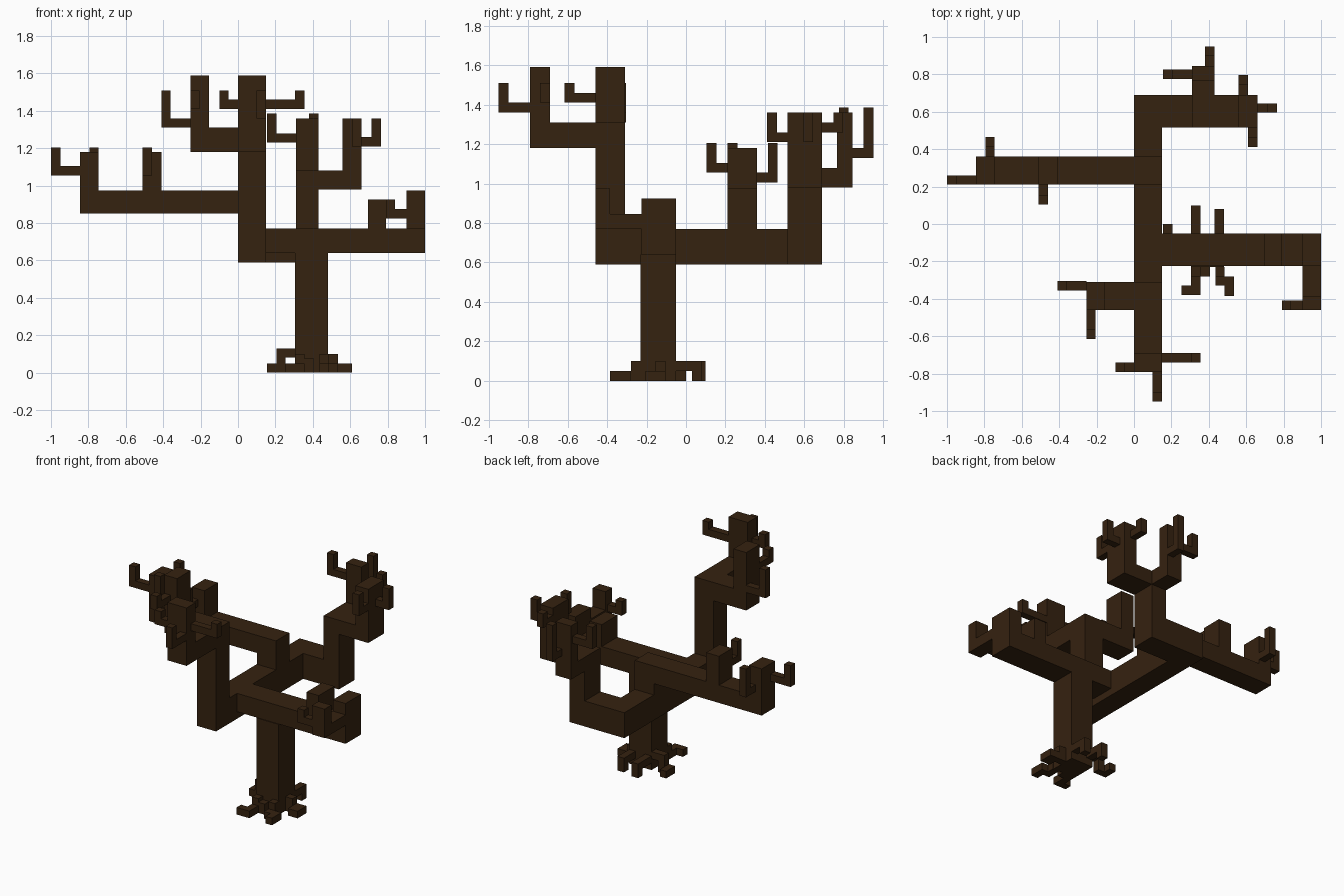
import bpy, bmesh
from mathutils import Vector

bark = bpy.data.materials.new("dark_bark")
bark.diffuse_color = (0.036, 0.016, 0.005, 1)
T = 0.05  # twig thickness


def make(name, boxes):
    """One object made of square-cut blocks (x0, x1, y0, y1, z0, z1)."""
    bm = bmesh.new()
    for x0, x1, y0, y1, z0, z1 in boxes:
        verts = bmesh.ops.create_cube(bm, size=1)["verts"]
        lo, size = Vector((x0, y0, z0)), Vector((x1 - x0, y1 - y0, z1 - z0))
        for v in verts:
            v.co = lo + Vector(((v.co[i] + 0.5) * size[i] for i in range(3)))
    me = bpy.data.meshes.new(name)
    bm.to_mesh(me)
    bm.free()
    me.materials.append(bark)
    ob = bpy.data.objects.new(name, me)
    bpy.context.collection.objects.link(ob)


def twig(name, axis, start, end, side, z, top):
    """Thin twig leaving a branch along x or y, then turning up at its tip."""
    tip = end - T if end > start else end + T
    run, end_block = sorted((start, tip)), sorted((tip, end))
    across = [side, side + T]
    parts = []
    for span, z1 in ((run, z + T), (end_block, top)):
        xy = span + across if axis == "x" else across + span
        parts.append((*xy, z, z1))
    make(name, parts)


# trunk and the three big limbs
make("trunk", [(0.305, 0.48, -0.23, -0.05, 0, 0.64)])
make("right_limb", [(0.15, 1.0, -0.225, -0.05, 0.64, 0.77),
                    (0.695, 0.79, -0.225, -0.05, 0.77, 0.925),
                    (0.90, 1.0, -0.225, -0.05, 0.77, 0.925)])
make("cross_limb", [(0, 0.15, -0.46, 0.69, 0.59, 0.77)])

# front limb: post that forks forward and left
make("front_limb", [(0, 0.15, -0.46, -0.31, 0.77, 1.31),
                    (0, 0.15, -0.69, -0.46, 1.18, 1.31),
                    (0, 0.15, -0.79, -0.69, 1.18, 1.59),
                    (-0.155, 0, -0.46, -0.31, 1.18, 1.31),
                    (-0.255, -0.155, -0.46, -0.31, 1.18, 1.59)])

# left limb with a stub and an upturned end
make("left_limb", [(0, 0.15, 0.21, 0.36, 0.77, 0.975),
                   (-0.745, 0, 0.21, 0.36, 0.85, 0.975),
                   (-0.51, -0.41, 0.21, 0.36, 0.975, 1.18),
                   (-0.845, -0.745, 0.21, 0.36, 0.85, 1.18)])

# back limb: post that forks right and backward
make("back_limb", [(0.15, 0.31, 0.515, 0.69, 0.59, 0.77),
                   (0.31, 0.43, 0.515, 0.69, 0.59, 1.08),
                   (0.43, 0.56, 0.515, 0.69, 0.98, 1.08),
                   (0.56, 0.66, 0.515, 0.69, 0.98, 1.36),
                   (0.31, 0.43, 0.69, 0.765, 0.98, 1.08),
                   (0.31, 0.43, 0.765, 0.845, 0.98, 1.36)])

# bent side branch at the end of the right limb
make("right_side_branch", [(0.90, 1.0, -0.385, -0.225, 0.77, 0.845),
                           (0.90, 1.0, -0.46, -0.385, 0.77, 0.975)])

# twigs: axis, start, end, side, height, tip height
twigs = [("x", 0.90, 0.79, -0.46, 0.825, 0.925),
         ("x", -0.255, -0.41, -0.355, 1.31, 1.51),
         ("y", -0.46, -0.615, -0.255, 1.41, 1.51),
         ("x", 0, -0.10, -0.79, 1.41, 1.51),
         ("x", 0.15, 0.355, -0.74, 1.41, 1.51),
         ("y", -0.79, -0.95, 0.10, 1.36, 1.51),
         ("y", 0.21, 0.105, -0.51, 1.055, 1.205),
         ("x", -0.845, -1.0, 0.21, 1.055, 1.205),
         ("y", 0.36, 0.465, -0.795, 1.005, 1.205),
         ("x", 0.66, 0.765, 0.595, 1.21, 1.36),
         ("y", 0.69, 0.797, 0.56, 1.26, 1.36),
         ("y", 0.515, 0.412, 0.61, 1.21, 1.36),
         ("y", 0.845, 0.95, 0.38, 1.13, 1.385),
         ("x", 0.31, 0.155, 0.775, 1.23, 1.385)]
for i, t in enumerate(twigs):
    twig(f"twig_{i + 1}", *t)

# stepped roots around the trunk foot
roots = {
    "left_root": [(0.255, 0.305, -0.10, -0.05, 0.08, 0.13),
                  (0.205, 0.255, -0.10, -0.05, 0, 0.13),
                  (0.155, 0.205, -0.10, 0, 0, 0.05)],
    "back_root_a": [(0.305, 0.355, -0.05, 0.05, 0.05, 0.10),
                    (0.305, 0.355, 0.05, 0.10, 0, 0.10)],
    "back_root_b": [(0.43, 0.48, -0.05, 0.03, 0.05, 0.10),
                    (0.43, 0.48, 0.03, 0.08, 0, 0.10)],
    "front_root_a": [(0.305, 0.355, -0.28, -0.23, 0.05, 0.10),
                     (0.305, 0.355, -0.38, -0.23, 0, 0.05),
                     (0.255, 0.305, -0.38, -0.33, 0, 0.05)],
    "front_root_b": [(0.355, 0.405, -0.28, -0.23, 0, 0.075)],
    "front_root_c": [(0.435, 0.485, -0.28, -0.23, 0.05, 0.10),
                     (0.435, 0.485, -0.33, -0.23, 0, 0.05),
                     (0.485, 0.535, -0.385, -0.28, 0, 0.05)],
    "right_root": [(0.48, 0.535, -0.155, -0.105, 0, 0.10),
                   (0.535, 0.61, -0.205, -0.105, 0, 0.05)],
}
for name, parts in roots.items():
    make(name, parts)
